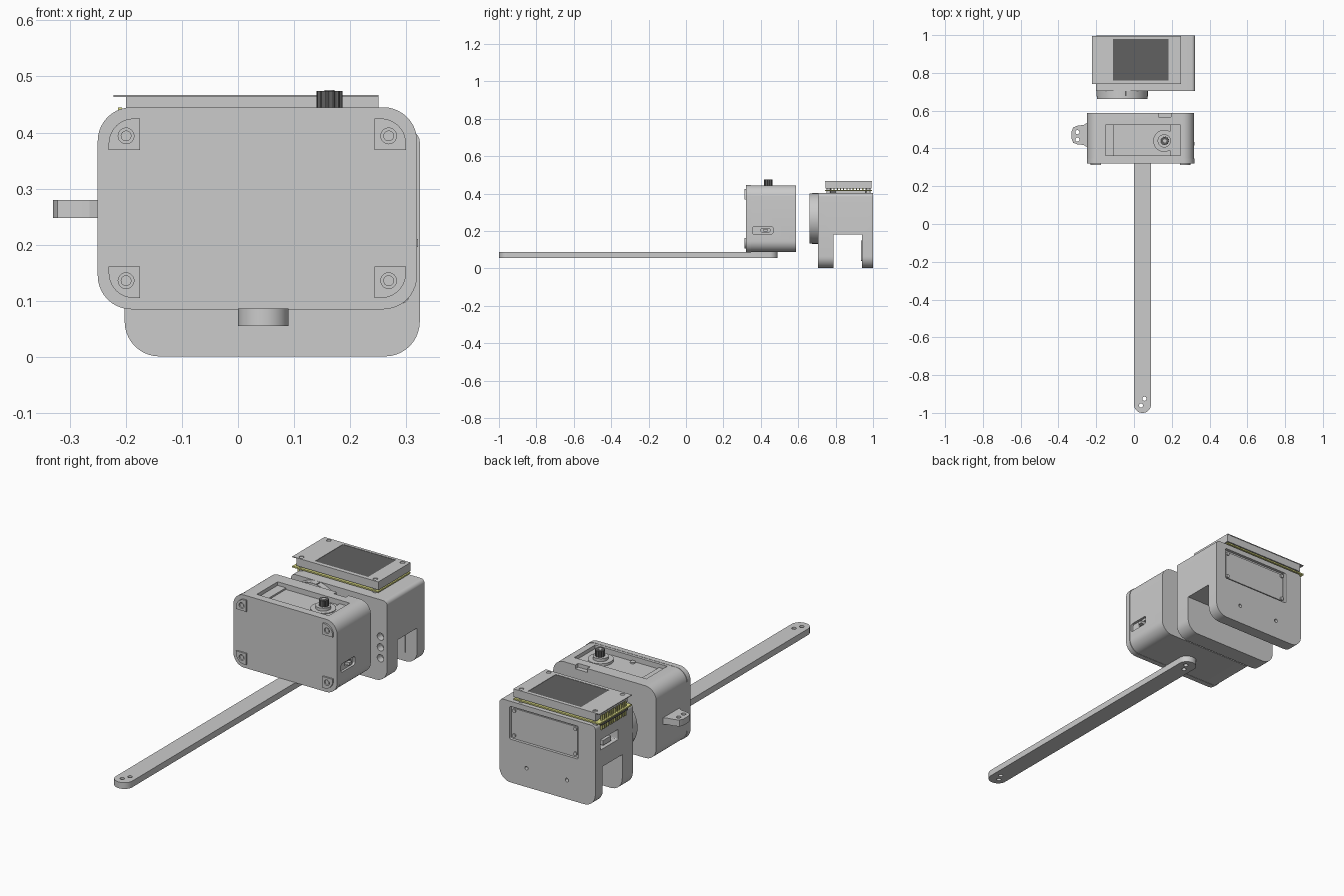
import bpy, bmesh
from math import pi, cos, sin


def circ(u, v, r, n=32):
    return [(u + r * cos(2 * pi * i / n), v + r * sin(2 * pi * i / n)) for i in range(n)]


def rr(u0, u1, v0, v1, *r):
    # rounded rectangle; radii order: u1v1, u0v1, u0v0, u1v0
    r = list(r) * 4 if len(r) == 1 else (list(r) or [0] * 4)
    corners = [(u1, v1, -1, -1), (u0, v1, 1, -1), (u0, v0, 1, 1), (u1, v0, -1, 1)]
    pts = []
    for k, (u, v, su, sv) in enumerate(corners):
        q = r[k]
        if q == 0:
            pts.append((u, v))
            continue
        for i in range(11):
            a = pi / 2 * (k + i / 10)
            pts.append((u + su * q + q * cos(a), v + sv * q + q * sin(a)))
    return pts


def prism(name, pts, axis, lo, hi, color=None):
    place = {'x': lambda u, v, t: (t, u, v), 'y': lambda u, v, t: (u, t, v),
             'z': lambda u, v, t: (u, v, t)}[axis]
    bm = bmesh.new()
    a = [bm.verts.new(place(u, v, lo)) for u, v in pts]
    b = [bm.verts.new(place(u, v, hi)) for u, v in pts]
    bm.faces.new(a)
    bm.faces.new(b[::-1])
    for i in range(len(pts)):
        j = (i + 1) % len(pts)
        bm.faces.new((a[i], b[i], b[j], a[j]))
    bmesh.ops.remove_doubles(bm, verts=bm.verts, dist=1e-6)
    bmesh.ops.recalc_face_normals(bm, faces=bm.faces)
    me = bpy.data.meshes.new(name)
    bm.to_mesh(me)
    bm.free()
    ob = bpy.data.objects.new(name, me)
    bpy.context.collection.objects.link(ob)
    if color:
        m = bpy.data.materials.get(color[0]) or bpy.data.materials.new(color[0])
        m.diffuse_color = (*color[1], 1)
        me.materials.append(m)
    return ob


def cut(ob, pts, axis, lo, hi):
    c = prism("cutter", pts, axis, lo, hi)
    c.hide_render = True
    m = ob.modifiers.new("cut", 'BOOLEAN')
    m.operation, m.solver, m.object = 'DIFFERENCE', 'EXACT', c
    bpy.context.view_layer.objects.active = ob
    bpy.ops.object.modifier_apply(modifier=m.name)
    bpy.data.objects.remove(c)


DARK = ("dark", (0.12, 0.12, 0.12))
YELLOW = ("board", (0.75, 0.75, 0.25))

# long flat arm with paired holes at each end
arm = prism("arm", rr(0, 0.09, -1, 0.49, 0.044), 'z', 0.055, 0.086)
for x, y in [(0.055, -0.925), (0.037, -0.96), (0.055, 0.45), (0.037, 0.415)]:
    cut(arm, circ(x, y, 0.011, 16), 'z', 0, 0.2)

# front box with top pocket, port notch and side slot
box = prism("front_box", rr(-0.248, 0.317, 0.086, 0.444, 0.06), 'y', 0.348, 0.588)
cut(box, rr(-0.15, 0.245, 0.362, 0.525), 'z', 0.418, 0.6)
cut(box, rr(0.13, 0.195, 0.566, 0.7), 'z', 0.425, 0.6)
cut(box, rr(0.355, 0.465, 0.182, 0.224, 0.012), 'x', 0.305, 0.4)
cut(box, rr(0.40, 0.45, 0.194, 0.212, 0.008), 'x', 0.27, 0.4)
prism("pocket_rib", rr(-0.15, -0.105, 0.362, 0.525), 'z', 0.41, 0.426)
prism("pocket_rib", rr(0.19, 0.245, 0.362, 0.525), 'z', 0.41, 0.426)
for x, y in [(0.11, 0.51), (0.03, 0.375)]:
    prism("pocket_stud", circ(x, y, 0.012, 16), 'z', 0.41, 0.425)
prism("side_switch", rr(0.415, 0.435, 0.196, 0.21), 'x', 0.27, 0.321)

# lid with four corner pads and screws
prism("front_lid", rr(-0.25, 0.319, 0.085, 0.445, 0.06), 'y', 0.321, 0.3475)
for sx in (-1, 1):
    for sz in (-1, 1):
        cx, cz = 0.0345 + sx * 0.237, 0.265 + sz * 0.132
        q = [0.045 if (a, b) == (sx, sz) else 0 for a, b in [(1, 1), (-1, 1), (-1, -1), (1, -1)]]
        pad = prism("lid_pad", rr(cx - 0.028, cx + 0.028, cz - 0.028, cz + 0.028, *q),
                    'y', 0.313, 0.325)
        hx, hz = cx - sx * 0.003, cz - sz * 0.003
        cut(pad, circ(hx, hz, 0.014), 'y', 0.3, 0.32)
        prism("lid_screw", circ(hx, hz, 0.0095), 'y', 0.315, 0.324)

# rotary knob
prism("knob_base", circ(0.16, 0.44, 0.058, 48), 'z', 0.41, 0.43)
prism("knob_collar", circ(0.16, 0.44, 0.035), 'z', 0.42, 0.444)
prism("knob", [(0.163 + r * cos(pi * i / 24), 0.44 + r * sin(pi * i / 24))
               for i in range(48) for r in [0.023 if (i // 2) % 2 else 0.0205]],
      'z', 0.43, 0.474, DARK)
prism("knob_cap", circ(0.163, 0.44, 0.009, 16), 'z', 0.43, 0.4755)

# hinge lug on the left side
lug = prism("side_lug", [(-0.24, 0.54), (-0.265, 0.525), (-0.30, 0.52), (-0.322, 0.511),
                         (-0.33, 0.49), (-0.33, 0.45), (-0.322, 0.43), (-0.30, 0.422),
                         (-0.265, 0.418), (-0.24, 0.40)], 'z', 0.248, 0.28)
for y in (0.447, 0.486):
    cut(lug, circ(-0.3, y, 0.011, 16), 'z', 0.2, 0.3)

# rear body with leg channel, window, side port and mounting holes
body = prism("rear_body", rr(-0.202, 0.324, 0.001, 0.403, 0.02, 0.02, 0.062, 0.062), 'y', 0.705, 0.999)
cut(body, rr(0.788, 0.941, -0.1, 0.182), 'x', -0.5, 0.5)
cut(body, rr(-0.108, 0.268, 0.215, 0.378, 0.008), 'y', 0.985, 1.1)
cut(body, rr(0.82, 0.96, 0.27, 0.32, 0.004), 'x', -0.3, -0.15)
for x in (-0.046, 0.176):
    cut(body, circ(x, 0.095, 0.009, 16), 'y', 0.9, 1.1)
for z in (0.22, 0.167, 0.113):
    cut(body, circ(0.288, z, 0.018, 24), 'y', 0.6, 0.74)
prism("window_plate", rr(-0.098, 0.258, 0.225, 0.368, 0.006), 'y', 0.97, 0.990)
for x in (-0.088, 0.248):
    for z in (0.235, 0.358):
        prism("window_screw", circ(x, z, 0.009, 16), 'y', 0.98, 0.996)
prism("side_connector", rr(0.86, 0.92, 0.275, 0.30), 'x', -0.19, -0.145)
prism("leg_inner_panel", rr(-0.1, 0.26, 0.04, 0.15, 0.006), 'y', 0.936, 0.95)

# round speaker on the front of the rear body
spk = prism("speaker", circ(-0.063, 0.267, 0.136, 64), 'y', 0.675, 0.71)
rim = prism("speaker_rim", circ(-0.063, 0.267, 0.134, 64), 'y', 0.661, 0.68)
cut(rim, circ(-0.063, 0.267, 0.112, 64), 'y', 0.6, 0.8)
prism("speaker_hub", circ(-0.063, 0.267, 0.055, 48), 'y', 0.665, 0.68)
prism("speaker_tab", rr(-0.08, -0.04, 0.37, 0.402), 'y', 0.678, 0.705, DARK)

# display on top: board, spacer posts, housing, thin top plate and screen
prism("board", rr(-0.222, 0.25, 0.742, 0.995), 'z', 0.413, 0.42, YELLOW)
for x in (-0.185, 0.22):
    for y in (0.762, 0.975):
        prism("board_post", circ(x, y, 0.012, 16), 'z', 0.395, 0.43)
prism("board_chip_block", rr(-0.15, 0.2, 0.80, 0.96), 'z', 0.395, 0.415)
prism("display_housing", rr(-0.2, 0.25, 0.745, 0.993), 'z', 0.426, 0.464)
top = prism("display_plate", rr(-0.222, 0.25, 0.742, 0.995), 'z', 0.4635, 0.467)
cut(top, rr(-0.11, 0.182, 0.76, 0.98), 'z', 0.4, 0.5)
for x in (-0.185, 0.22):
    for y in (0.762, 0.975):
        cut(top, circ(x, y, 0.011, 20), 'z', 0.4, 0.5)
prism("screen", rr(-0.11, 0.182, 0.76, 0.98), 'z', 0.45, 0.4655, DARK)
for i in range(12):
    y = 0.775 + i * 0.017
    prism("header_pin", rr(-0.214, -0.207, y - 0.003, y + 0.003), 'z', 0.375, 0.445, YELLOW)
prism("header_strip", rr(-0.218, -0.203, 0.765, 0.972), 'z', 0.40, 0.414, DARK)

# smooth round parts, keep edges crisp
bpy.ops.object.select_all(action='SELECT')
bpy.context.view_layer.objects.active = box
bpy.ops.object.shade_smooth_by_angle(angle=0.5)
